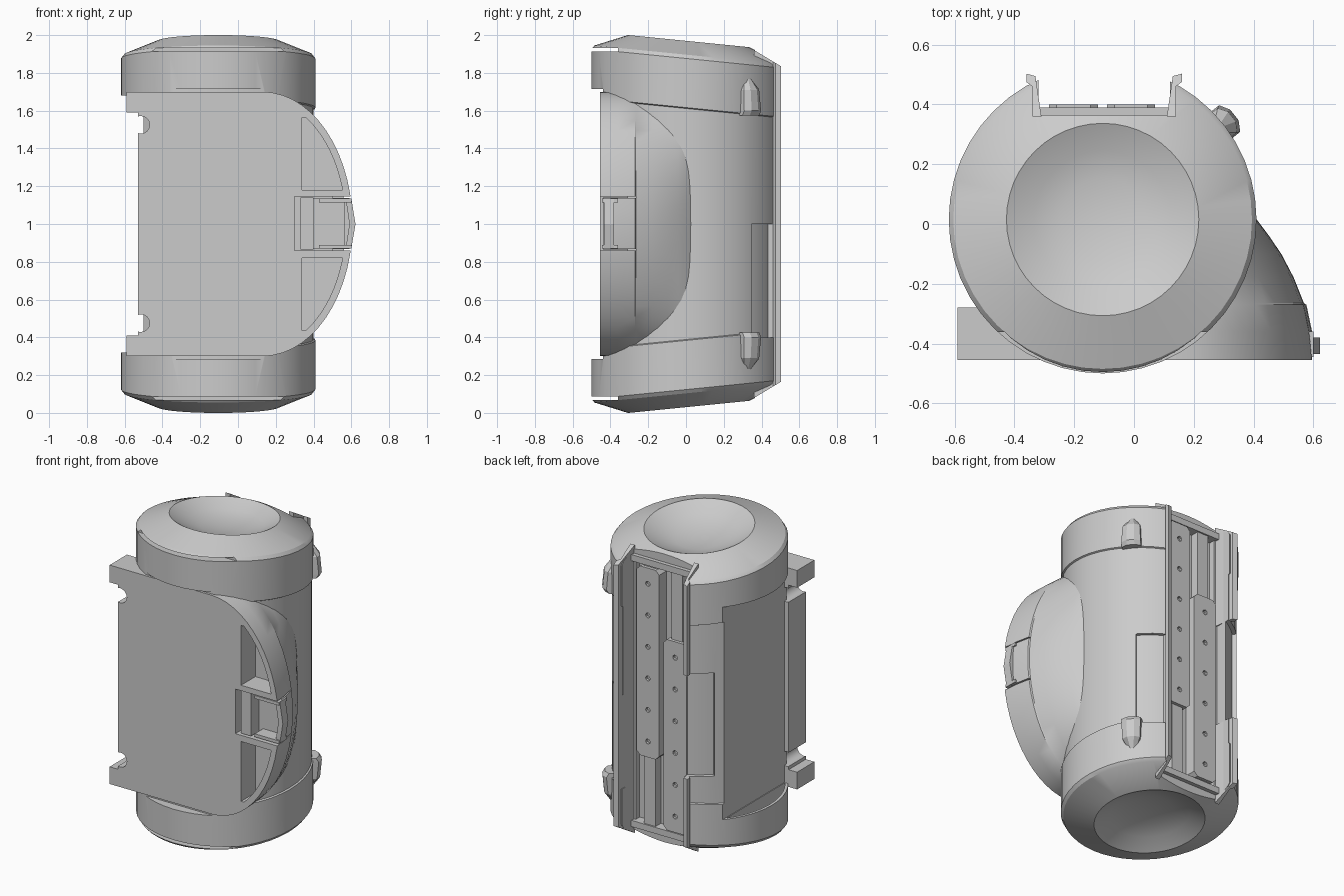
import bpy, bmesh, math
from mathutils import Vector

cube = bpy.data.objects.get("Cube")
if cube:
    bpy.data.objects.remove(cube)

grey = bpy.data.materials.new("plain_grey")
grey.use_nodes = True
grey.diffuse_color = (0.6, 0.6, 0.6, 1)
grey.node_tree.nodes["Principled BSDF"].inputs["Base Color"].default_value = (0.6, 0.6, 0.6, 1)

CX, CY = -0.105, 0.015   # axis of the drum


def finish(name, bm):
    bmesh.ops.remove_doubles(bm, verts=bm.verts, dist=0.0001)
    bmesh.ops.recalc_face_normals(bm, faces=bm.faces)
    me = bpy.data.meshes.new(name)
    bm.to_mesh(me)
    bm.free()
    ob = bpy.data.objects.new(name, me)
    me.materials.append(grey)
    bpy.context.collection.objects.link(ob)
    return ob


def loft(name, rings):
    """Skin equal-length closed rings and cap both ends."""
    bm = bmesh.new()
    rows = [[bm.verts.new(p) for p in ring] for ring in rings]
    n = len(rows[0])
    for a, b in zip(rows, rows[1:]):
        for i in range(n):
            bm.faces.new((a[i], a[(i + 1) % n], b[(i + 1) % n], b[i]))
    bm.faces.new(rows[0])
    bm.faces.new(rows[-1])
    return finish(name, bm)


def slab(name, outline, y0, y1):
    """Extrude an x-z outline along y."""
    return loft(name, [[(x, y, z) for x, z in outline] for y in (y0, y1)])


def box(name, x0, x1, y0, y1, z0, z1):
    return slab(name, [(x0, z0), (x1, z0), (x1, z1), (x0, z1)], y0, y1)


def drum_arc(radius, start, end):
    angles = [math.radians(start + (end - start) * i / 10) for i in range(11)]
    return [(CX + radius * math.cos(a), CY + radius * math.sin(a)) for a in angles]


def column(name, outline, z0, z1):
    """Extrude an x-y outline along z."""
    return loft(name, [[(x, y, z) for x, y in outline] for z in (z0, z1)])


def activate(ob):
    bpy.ops.object.select_all(action="DESELECT")
    ob.select_set(True)
    bpy.context.view_layer.objects.active = ob


def cut(ob, *cutters):
    activate(ob)
    for c in cutters:
        c.hide_render = True
        mod = ob.modifiers.new("cut", "BOOLEAN")
        mod.operation = "DIFFERENCE"
        mod.solver = "EXACT"
        mod.object = c
        bpy.ops.object.modifier_apply(modifier=mod.name)
        bpy.data.objects.remove(c)


def disc(x, z, r, n=16):
    return [(x + r * math.cos(2 * math.pi * i / n), z + r * math.sin(2 * math.pi * i / n)) for i in range(n)]


def smooth(ob):
    activate(ob)
    bpy.ops.object.shade_smooth_by_angle(angle=math.radians(30))


# Drum with sloping ends, dished caps and wider end bands
half = [(0.04, 1.885), (0.14, 1.895), (0.23, 1.92), (0.322, 1.968), (0.5, 1.895),
        (0.515, 1.875), (0.515, 1.615), (0.506, 1.61)]
profile = [(r, z, -0.1) for r, z in half] + [(r, 2 - z, 0.1) for r, z in reversed(half)]
rings = []
for r, z, slope in profile:
    ring = []
    for i in range(48):
        a = 2 * math.pi * i / 48
        y = r * math.sin(a)
        ring.append((CX + r * math.cos(a), CY + y, z + slope * y))
    rings.append(ring)
drum = loft("drum_body", rings)
cut(drum,
    box("front_cut", -0.8, 0.8, -0.8, -0.44, 0.285, 1.715),
    box("side_cut", -0.8, -0.5, -0.46, 0.6, 0.32, 1.68),
    column("band_hollow", drum_arc(0.497, 143.5, 216.5), 0.2, 1.8),
    box("channel_cut", -0.32, 0.12, 0.365, 0.8, -0.2, 2.2),
    box("channel_well", -0.30, 0.10, 0.325, 0.5, 0.17, 1.83),
    column("left_recess", drum_arc(0.485, 41, 65) + drum_arc(0.6, 65, 41), 0.4, 1.0),
    column("right_recess", drum_arc(0.48, 108, 135) + drum_arc(0.6, 135, 108), 0.6, 1.26),
    box("top_slit", -0.47, 0.29, -0.8, -0.36, 1.912, 1.932),
    box("bottom_slit", -0.47, 0.29, -0.8, -0.36, 0.068, 0.088))
smooth(drum)

# Front plate with corner tabs and round notches
plate = slab("front_plate", [(-0.53, 0.41), (-0.59, 0.41), (-0.59, 0.3), (0.14, 0.3), (0.14, 1.7),
                             (-0.59, 1.7), (-0.59, 1.59), (-0.53, 1.59)], -0.455, -0.28)
cut(plate, *[slab("notch", disc(-0.515, z, 0.047), -0.6, -0.1) for z in (0.475, 1.525)])
smooth(plate)


# Rounded side bulge, swept back into the drum and squarer towards the rear
def arc(width, height, n=28, power=2.0):
    pts = []
    for i in range(n + 1):
        a = math.pi * (i / n - 0.5)
        rise = math.copysign(abs(math.sin(a)) ** (2 / power), a)
        pts.append((0.13 + width * max(math.cos(a), 0) ** (2 / power), 1 + height * rise))
    return pts


sections = [(-0.455, 0.606, 2), (-0.36, 0.596, 2), (-0.27, 0.577, 2), (-0.265, 0.569, 2), (-0.18, 0.535, 2),
            (-0.1, 0.493, 2.05), (-0.04, 0.452, 2.2), (0.015, 0.411, 2.5), (0.04, 0.385, 2.6)]
bulge = loft("side_bulge", [[(x, y, z) for x, z in arc(w - 0.13, 0.7, power=p)] for y, w, p in sections])
pockets = []
for sign in (1, -1):
    curve = [(x, z) for x, z in arc(0.44, 0.66, 40) if x > 0.345 and sign * (z - 1) > 0.19]
    edge_x = 0.13 + 0.44 * math.sqrt(1 - (0.18 / 0.66) ** 2)
    inner = [(0.34, 1 + sign * 0.18), (edge_x, 1 + sign * 0.18)]
    pts = inner + (curve if sign > 0 else curve[::-1])
    pts.append((0.34, pts[-1][1]))
    pockets.append(slab("pocket", pts, -0.6, -0.31))
slits = [box("slit", 0.5, 0.8, -0.6, -0.265, z, z + 0.008) for z in (0.86, 1.137)]
cut(bulge, box("clip_slot", 0.3, 0.565, -0.6, -0.31, 0.86, 1.145),
    box("catch_gap", 0.5, 0.8, -0.6, -0.40, 0.86, 1.145), *pockets, *slits)
smooth(bulge)

# Latch inside the slot: hinge bar, strap and pointed catch
box("latch_bar", 0.33, 0.40, -0.44, -0.30, 0.865, 1.14)
box("latch_strap", 0.40, 0.575, -0.36, -0.30, 0.87, 1.135)
slab("latch_catch", [(0.57, 0.87), (0.60, 0.87), (0.622, 1.0), (0.60, 1.135), (0.57, 1.135), (0.59, 1.0)],
     -0.435, -0.38)
for z in (0.87, 1.115):
    box("latch_arm", 0.43, 0.60, -0.445, -0.36, z, z + 0.02)


# Raised flanges along both sides of the back channel, following the sloping ends
def flange(name, x, out, z0, z1):
    shape = [(x, 0.36), (x + out * 0.02, 0.495), (x + out * 0.05, 0.503), (x + out * 0.05, 0.475),
             (x + out * 0.03, 0.46), (x + out * 0.03, 0.36)]
    rings = []
    for z in (z0, z1):
        slope = -0.6 if z > 1.5 else 0.6 if z < 0.5 else 0
        rings.append([(px, py, z + slope * (py - 0.42)) for px, py in shape])
    loft(name, rings)


flange("left_flange", 0.11, 1, 0.115, 1.885)
flange("right_flange_upper", -0.31, -1, 1.26, 1.885)
flange("right_flange_lower", -0.31, -1, 0.115, 0.6)

# Channel contents: two offset perforated rails over long guide rods
for side, x0, x1, z0, z1 in (("left", -0.09, 0.07, 0.61, 1.82), ("right", -0.285, -0.12, 0.18, 1.4)):
    c = 0.025
    rail = slab(side + "_rail", [(x0, z0 + c), (x0 + c, z0), (x1 - c, z0), (x1, z0 + c),
                                 (x1, z1 - c), (x1 - c, z1), (x0 + c, z1), (x0, z1 - c)], 0.32, 0.4)
    xm = (x0 + x1) / 2
    cut(rail, *[slab("hole", disc(xm, z0 + (z1 - z0) * (i + 0.5) / 6, 0.016, 10), 0.375, 0.5)
                for i in range(6)])
    box(side + "_guide_rod", xm - 0.04, xm + 0.04, 0.32, 0.38, 0.16, 1.84)
for z in (0.13, 1.83):
    box("channel_lip", -0.32, 0.12, 0.36, 0.39, z, z + 0.04)

# Wedge shaped clips on the end bands
direction = Vector((0.78, 0.62, 0))
across = Vector((-0.62, 0.78, 0))
for sign in (1, -1):
    rings = []
    for z, w, d in ((0.575, 0.057, 0.55), (0.6, 0.057, 0.565), (0.71, 0.052, 0.555), (0.77, 0.02, 0.515)):
        corners = [(-w, 0.47), (w, 0.47), (w, d - 0.02), (0.4 * w, d), (-0.4 * w, d), (-w, d - 0.02)]
        rings.append([Vector((CX, CY, 1 + sign * z)) + across * s + direction * r for s, r in corners])
    loft("upper_clip" if sign > 0 else "lower_clip", rings)
